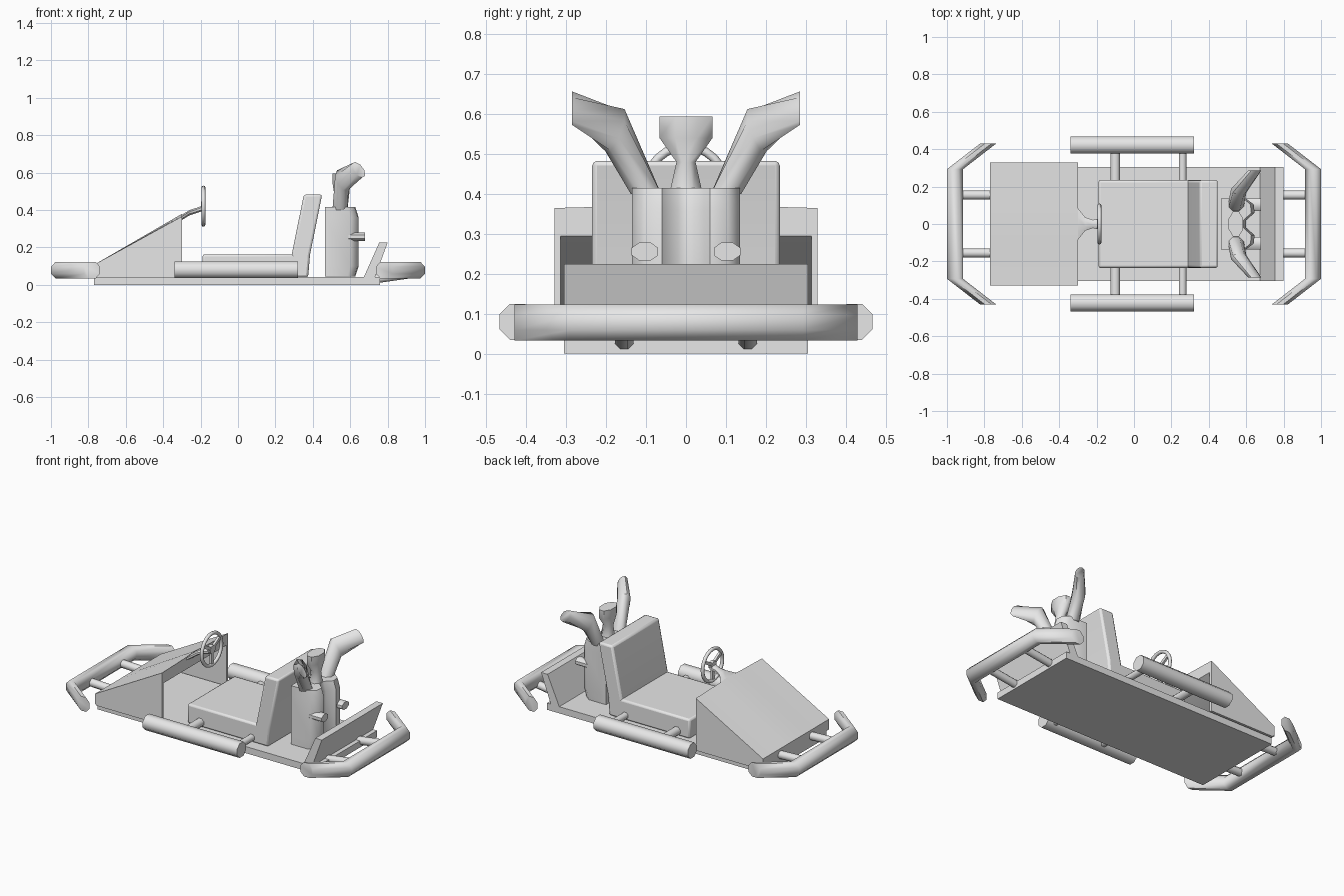
import bpy, math
from mathutils import Vector

cube = bpy.data.objects.get("Cube")
if cube:
    bpy.data.objects.remove(cube)

grey = bpy.data.materials.new("plain_grey")
grey.use_nodes = True
GREY = (0.8, 0.8, 0.8, 1)
grey.diffuse_color = GREY
grey.node_tree.nodes["Principled BSDF"].inputs["Base Color"].default_value = GREY


def make(name, verts, faces, bevel=0, segments=2):
    mesh = bpy.data.meshes.new(name)
    mesh.from_pydata(verts, [], faces)
    mesh.materials.append(grey)
    obj = bpy.data.objects.new(name, mesh)
    bpy.context.collection.objects.link(obj)
    bpy.ops.object.select_all(action='DESELECT')
    obj.select_set(True)
    bpy.context.view_layer.objects.active = obj
    bpy.ops.object.mode_set(mode='EDIT')
    bpy.ops.mesh.select_all(action='SELECT')
    bpy.ops.mesh.normals_make_consistent(inside=False)
    bpy.ops.object.mode_set(mode='OBJECT')
    if bevel:
        mod = obj.modifiers.new("Bevel", 'BEVEL')
        mod.width, mod.segments = bevel, segments
    bpy.ops.object.shade_smooth_by_angle(angle=math.radians(50))
    return obj


def loft(name, rings, **kw):
    """Skin a list of equal point rings and cap both ends."""
    n = len(rings[0])
    verts = [p for ring in rings for p in ring]
    faces = [(r * n + i, r * n + (i + 1) % n, (r + 1) * n + (i + 1) % n, (r + 1) * n + i)
             for r in range(len(rings) - 1) for i in range(n)]
    faces += [tuple(range(n)), tuple(range(len(verts) - n, len(verts)))]
    return make(name, verts, faces, **kw)


def ring(center, u, v, n=8):
    """Polygon ring with flats facing along the half-axes u and v."""
    c, u, v = Vector(center), Vector(u), Vector(v)
    k = 1 / math.cos(math.pi / n)
    angles = [math.tau * (i + 0.5) / n for i in range(n)]
    return [c + u * k * math.cos(a) + v * k * math.sin(a) for a in angles]


def side_profile(name, pts, y0, y1, **kw):
    """Extrude an x-z outline across y."""
    return loft(name, [[(x, y, z) for x, z in pts] for y in (y0, y1)], **kw)


def box(name, x0, x1, y0, y1, z0, z1, **kw):
    return side_profile(name, [(x0, z0), (x1, z0), (x1, z1), (x0, z1)], y0, y1, **kw)


# Floor pan and slanted tail flap
box("floor_pan", -0.77, 0.76, -0.305, 0.305, 0, 0.042)
side_profile("tail_flap", [(0.67, 0.035), (0.755, 0.225), (0.8, 0.225), (0.73, 0.035)],
             -0.305, 0.305)

# Bumpers with swept-back ends, and their struts
for name, s in (("nose", -1), ("tail", 1)):
    path = [(0.78, -0.43), (0.957, -0.293), (0.957, 0.293), (0.78, 0.43)]
    loft(name + "_bumper", [ring((s * x, y, 0.078), (0.043, 0, 0), (0, 0, 0.045))
                            for x, y in path])
    for side in (-1, 1):
        y = side * 0.155
        ends = [(0.7, 0.026), (0.94, 0.06)] if s > 0 else [(0.7, 0.065), (0.94, 0.075)]
        loft(name + "_bumper_strut",
             [ring((s * x, y, z), (0, 0.023, 0), (0, 0, 0.023)) for x, z in ends])

# Side bars and their struts
for side, label in ((-1, "near"), (1, "far")):
    loft(label + "_side_bar", [ring((x, side * 0.422, 0.08), (0, 0.045, 0), (0, 0, 0.045))
                               for x in (-0.34, 0.32)])
    for x, w in ((-0.1, 0.025), (0.26, 0.02)):
        loft(label + "_side_strut", [ring((x, side * y, 0.07), (w, 0, 0), (0, 0, w))
                                     for y in (0.22, 0.41)])

# Nose cowl: ridged hood over two thin side panels, open at the back
hood_rings = []
for y, lift in ((-0.33, 0), (-0.1, 0.006), (0, 0.014), (0.1, 0.006), (0.33, 0)):
    hood_rings.append([(-0.77, y, 0.042), (-0.77, y, 0.107), (-0.3, y, 0.365 + lift),
                       (-0.3, y, 0.295), (-0.72, y, 0.042)])
loft("nose_hood", hood_rings)
for side in (-1, 1):
    side_profile("nose_side_panel", [(-0.76, 0.035), (-0.3, 0.035), (-0.3, 0.36), (-0.76, 0.108)],
                 side * 0.33, side * 0.314)

# Steering neck, wheel and spokes
neck = [(-0.42, 0.1, 0.29), (-0.3, 0.085, 0.36), (-0.26, 0.035, 0.385),
        (-0.22, 0.022, 0.398), (-0.185, 0.03, 0.41)]
loft("steering_neck", [ring((x, 0, z), (0, w, 0), (0, 0, 0.014)) for x, w, z in neck])
bpy.ops.mesh.primitive_torus_add(major_segments=24, minor_segments=8, major_radius=0.099,
                                 minor_radius=0.011, location=(-0.185, 0, 0.42),
                                 rotation=(0, math.pi / 2, 0))
wheel = bpy.context.object
wheel.name = "steering_wheel"
wheel.data.materials.append(grey)
bpy.ops.object.shade_smooth_by_angle(angle=math.radians(50))
hub = Vector((-0.185, 0, 0.42))
loft("steering_hub", [ring(hub + Vector((dx, 0, 0)), (0, 0.025, 0), (0, 0, 0.025))
                      for dx in (-0.012, 0.01)])
for i in range(3):
    a = math.radians(30 + 120 * i)
    out = Vector((0, math.cos(a), math.sin(a)))
    across = Vector((0, -math.sin(a), math.cos(a)))
    loft("steering_spoke", [ring(hub + out * r, across * 0.01, (0.007, 0, 0), 4)
                            for r in (0.015, 0.098)])

# Seat cushion and reclined back
box("seat_cushion", -0.19, 0.34, -0.235, 0.235, 0.04, 0.163, bevel=0.012)
side_profile("seat_back", [(0.27, 0.04), (0.375, 0.04), (0.385, 0.16), (0.45, 0.483),
                           (0.352, 0.483), (0.285, 0.15)], -0.235, 0.235, bevel=0.012)

# Engine block with a grooved rear face
half = [(0.465, 0.135), (0.6, 0.135), (0.64, 0.105), (0.645, 0.06), (0.6, 0.02)]
plan = half + [(x, -y) for x, y in reversed(half)]
levels = [(0.045, 0.9), (0.1, 1), (0.36, 1), (0.415, 0.9)]
loft("engine_block", [[(0.465 + (x - 0.465) * k, y, z) for x, y in plan] for z, k in levels])

# Engine stubs and flared exhaust pipes
for side in (-1, 1):
    loft("engine_stub", [ring((x, side * 0.103, 0.256), (0, 0.033, 0), (0, 0, 0.023))
                         for x in (0.59, 0.68)])
    loft("exhaust_pipe", [
        ring((0.545, side * 0.1, 0.4), (0.04, 0, 0), (0, side * 0.038, 0)),
        ring((0.56, side * 0.178, 0.56), (0.036, 0, -0.036), (-0.012, side * 0.024, -0.038)),
        ring((0.645, side * 0.285, 0.615), (0.027, 0, -0.037), (-0.02, 0, -0.012))])

# Central intake: narrow waist under a wide mouth
intake = [(0.4, 0.038, 0.042), (0.48, 0.03, 0.024), (0.54, 0.039, 0.066), (0.594, 0.039, 0.066)]
loft("intake_stack", [ring((0.545, 0, z), (wx, 0, 0), (0, wy, 0)) for z, wx, wy in intake])
